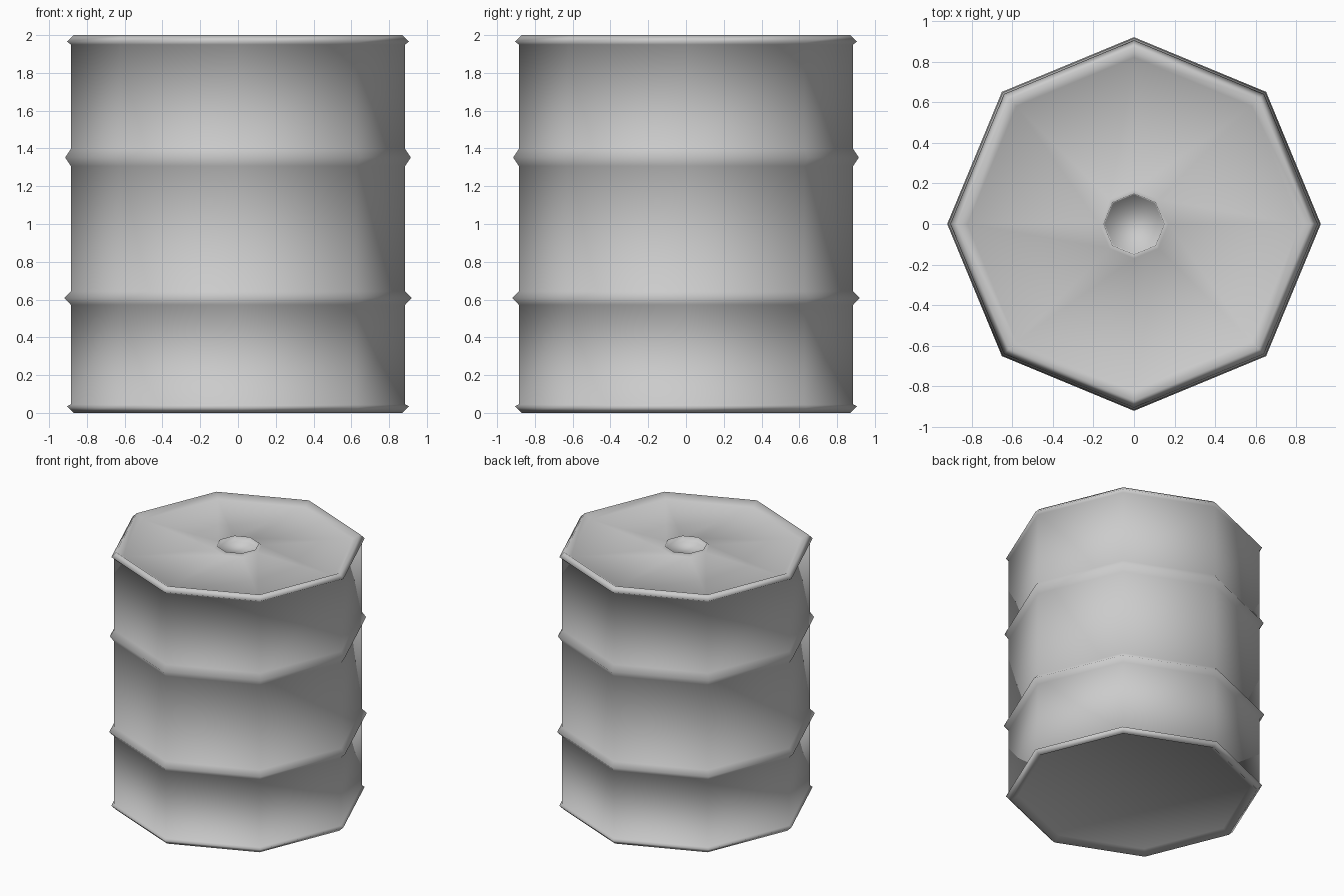
import bpy, bmesh
from math import cos, sin, tau

if "Cube" in bpy.data.objects:
    bpy.data.objects.remove(bpy.data.objects["Cube"])

SIDES = 8


def lathe(name, profile):
    """Spin an (r, z) profile into a smooth octagonal solid, capped at both ends."""
    bm = bmesh.new()
    rings = [[bm.verts.new((r * cos(tau * i / SIDES), r * sin(tau * i / SIDES), z))
              for i in range(SIDES)] for r, z in profile]
    for low, high in zip(rings, rings[1:]):
        for i in range(SIDES):
            j = (i + 1) % SIDES
            bm.faces.new((low[i], low[j], high[j], high[i]))
    bm.faces.new(rings[0][::-1])
    bm.faces.new(rings[-1])
    for f in bm.faces:
        f.smooth = True
    mesh = bpy.data.meshes.new(name)
    bm.to_mesh(mesh)
    bm.free()
    obj = bpy.data.objects.new(name, mesh)
    bpy.context.collection.objects.link(obj)
    return obj


BODY = 0.885


def rib(z, r, half):
    return [(BODY, z - half), (r, z), (BODY, z + half)]


profile = (
    # recessed base and bottom rim
    [(0.82, 0.035), (0.87, 0.0), (0.905, 0.035), (BODY, 0.045)]
    # two hoops around the wall
    + rib(0.608, 0.92, 0.036) + rib(1.352, 0.915, 0.045)
    # top rim and recessed lid
    + [(BODY, 1.95), (0.905, 1.965), (0.87, 2.0), (0.82, 1.965)]
    # bung collar with a shallow cup
    + [(0.17, 1.97), (0.15, 1.99), (0.145, 1.945)]
)
lathe("barrel", profile)
